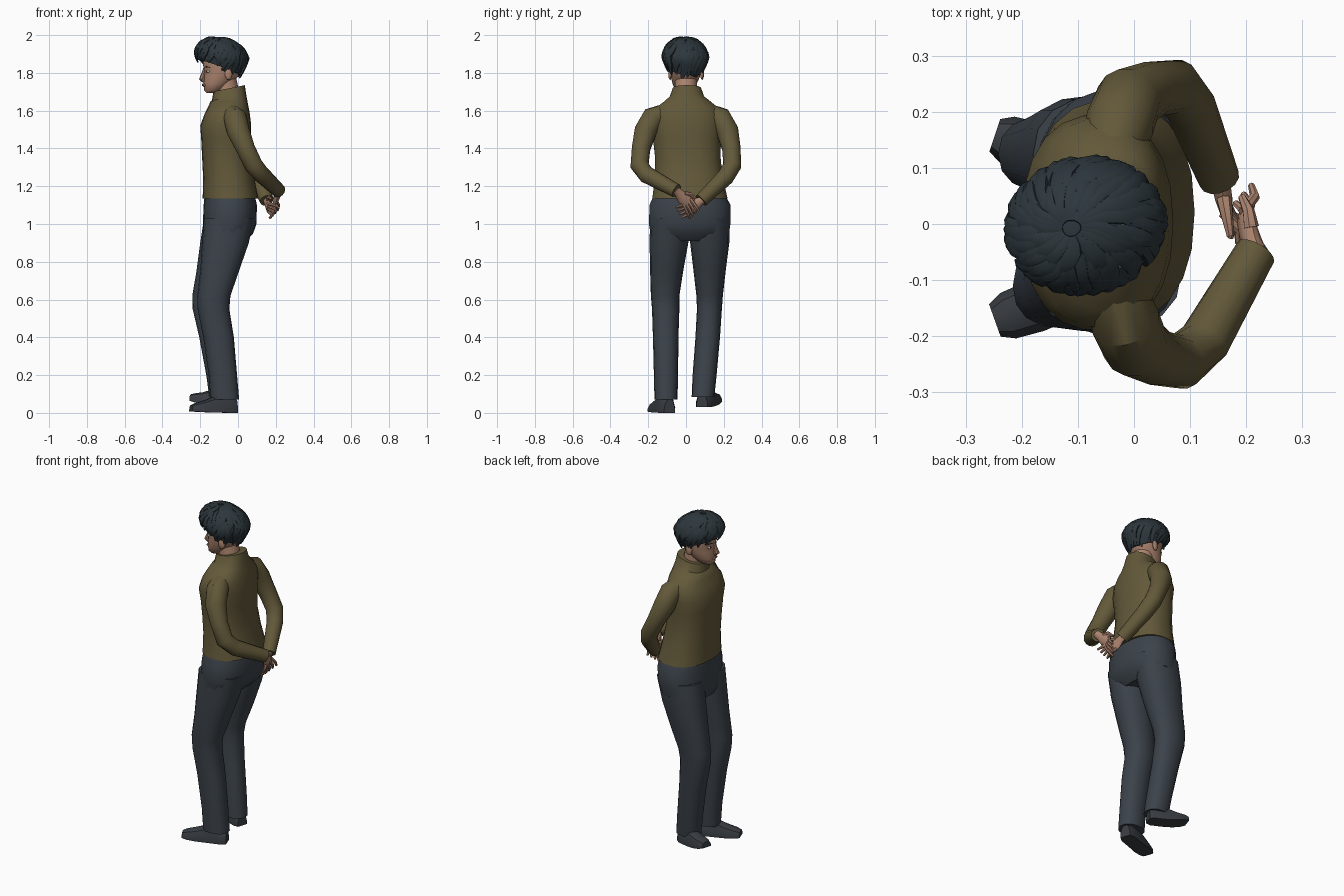
import bpy, bmesh, math, random
from mathutils import Vector, Matrix

random.seed(4)
cube = bpy.data.objects.get("Cube")
if cube:
    bpy.data.objects.remove(cube, do_unlink=True)


def material(name, r, g, b):
    m = bpy.data.materials.new(name)
    m.use_nodes = True
    m.diffuse_color = (r, g, b, 1)
    node = m.node_tree.nodes["Principled BSDF"]
    node.inputs["Base Color"].default_value = (r, g, b, 1)
    node.inputs["Roughness"].default_value = .8
    return m


olive = material("olive wool", .125, .1, .042)
slate = material("slate cloth", .044, .055, .068)
leather = material("dark leather", .04, .046, .054)
skin = material("warm skin", .42, .235, .16)
lip = material("lip", .3, .11, .09)
black = material("blue black hair", .026, .038, .046)
white = material("eye white", .6, .57, .53)
iris = material("dark iris", .02, .013, .01)


def finish(name, bm, mat, angle=40):
    bmesh.ops.recalc_face_normals(bm, faces=bm.faces)
    me = bpy.data.meshes.new(name)
    bm.to_mesh(me)
    bm.free()
    me.materials.append(mat)
    for p in me.polygons:
        p.use_smooth = True
    me.set_sharp_from_angle(angle=math.radians(angle))
    ob = bpy.data.objects.new(name, me)
    bpy.context.collection.objects.link(ob)
    return ob


def skin_rings(bm, rings, close=True):
    """Bridge successive closed rings of points, then cap both ends."""
    loops = [[bm.verts.new(p) for p in ring] for ring in rings]
    n = len(loops[0])
    for a, b in zip(loops, loops[1:]):
        for i in range(n):
            j = (i + 1) % n
            bm.faces.new((a[i], a[j], b[j], b[i]))
    if close:
        bm.faces.new(loops[0][::-1])
        bm.faces.new(loops[-1])


def loft(name, rings, mat, n=22, power=2.3, tilt_above=9):
    """Stack level rounded sections given as z, x min, x max, y min, y max."""
    def signed(v):
        return math.copysign(abs(v) ** (2 / power), v)
    out = []
    for z, x0, x1, y0, y1 in rings:
        ring = []
        for i in range(n):
            a = math.tau * i / n
            x = (x0 + x1) / 2 + (x1 - x0) / 2 * signed(math.cos(a))
            y = (y0 + y1) / 2 + (y1 - y0) / 2 * signed(math.sin(a))
            ring.append((x, y, z + (.2 * (x - x1) if z > tilt_above else 0)))
        out.append(ring)
    bm = bmesh.new()
    skin_rings(bm, out)
    return finish(name, bm, mat)


def tube(bm, pts, radii, ref=(0, 0, 1), n=8):
    """Sweep an ellipse along points; the first radius lies along ref."""
    pts = [Vector(p) for p in pts]
    rings = []
    for i, p in enumerate(pts):
        t = (pts[min(i + 1, len(pts) - 1)] - pts[max(i - 1, 0)]).normalized()
        u = Vector(ref)
        u = (u - t * u.dot(t)).normalized()
        v = t.cross(u)
        r = radii[i]
        a, b = r if isinstance(r, tuple) else (r, r)
        rings.append([p + u * a * math.cos(math.tau * k / n)
                      + v * b * math.sin(math.tau * k / n) for k in range(n)])
    skin_rings(bm, rings)


def tube_object(name, pts, radii, mat, ref=(0, 0, 1), n=8):
    bm = bmesh.new()
    tube(bm, pts, radii, ref, n)
    return finish(name, bm, mat)


# Sweater body with stand collar
loft("sweater_body", [
    (1.135, -.187, .108, -.18, .222), (1.25, -.185, .085, -.166, .195),
    (1.35, -.19, .068, -.165, .185), (1.45, -.195, .07, -.176, .186),
    (1.52, -.2, .07, -.19, .195), (1.58, -.178, .063, -.185, .19),
    (1.62, -.158, .056, -.155, .165), (1.65, -.145, .05, -.115, .13),
    (1.69, -.138, .043, -.087, .097), (1.735, -.13, .036, -.07, .08)],
    olive, tilt_above=1.68)

# Sleeves, bent behind the back
sleeve_radii = [.05, .062, .06, .05, .049, .046, .037]
left_sleeve = [(-.04, -.1, 1.59), (-.015, -.175, 1.56), (.002, -.215, 1.49), (.04, -.238, 1.4),
               (.083, -.246, 1.31), (.125, -.21, 1.262), (.217, -.05, 1.175)]
right_sleeve = [(-.045, .11, 1.59), (-.025, .18, 1.56), (-.01, .22, 1.49), (.03, .24, 1.4),
                (.073, .245, 1.31), (.1, .21, 1.25), (.152, .08, 1.125)]
for side, path in (("left", left_sleeve), ("right", right_sleeve)):
    tube_object(side + "_sleeve", path, sleeve_radii, olive, (1, 0, .3), 14)


# Hands: palm, four fingers and a thumb
def hand(name, wrist, knuckle, tip, across, back):
    wrist, knuckle, tip = Vector(wrist), Vector(knuckle), Vector(tip)
    across, back = Vector(across).normalized(), Vector(back)
    bm = bmesh.new()
    tube(bm, [wrist - (knuckle - wrist) * .3, wrist, wrist.lerp(knuckle, .5), knuckle],
         [.023, (.023, .018), (.034, .016), (.032, .011)], across, 10)
    for i in range(4):
        base = knuckle + across * (i - 1.5) * .017
        end = tip + across * (i - 1.5) * .021 + back * (.012 * i)
        tube(bm, [base - (end - base) * .2, base.lerp(end, .5) + back * .012, end],
             [.01, .009, .006], across, 7)
    root = wrist.lerp(knuckle, .35) + across * .022
    tube(bm, [root, root + across * .025 + (tip - knuckle) * .3,
              root + across * .035 + (tip - knuckle) * .8], [.014, .011, .007], back, 7)
    finish(name, bm, skin)


hand("left_hand", (.213, -.04, 1.165), (.195, .01, 1.11), (.17, .045, 1.05),
     (.1, .75, .65), (1, 0, 0))
hand("right_hand", (.154, .075, 1.12), (.165, .02, 1.085), (.175, -.04, 1.06),
     (.1, -.5, .85), (1, 0, 0))

# Trousers
loft("trouser_seat", [
    (1.17, -.175, .085, -.165, .2), (1.1, -.182, .1, -.195, .238),
    (1, -.186, .098, -.198, .237), (.95, -.186, .08, -.19, .23),
    (.91, -.17, .04, -.13, .17)], slate)
loft("left_trouser_leg", [
    (1.03, -.18, .085, -.19, .02), (.9, -.19, .057, -.193, .012),
    (.75, -.2, .005, -.19, -.015), (.62, -.216, -.04, -.186, -.035),
    (.55, -.214, -.046, -.18, -.035), (.4, -.184, -.022, -.175, -.04),
    (.2, -.155, -.005, -.17, -.042), (.07, -.146, .006, -.167, -.045)], slate, 16)
loft("right_trouser_leg", [
    (1.03, -.18, .085, .015, .23), (.9, -.2, .05, .022, .229),
    (.75, -.22, 0, .04, .21), (.62, -.242, -.05, .055, .195),
    (.55, -.24, -.062, .058, .19), (.4, -.205, -.05, .05, .18),
    (.2, -.168, -.025, .035, .162), (.085, -.152, -.012, .03, .15)], slate, 16)


# Shoes: stations run from heel to toe
def shoe(name, heel, toe, lift):
    heel, toe = Vector(heel), Vector(toe)
    along = (toe - heel).normalized()
    across = Vector((-along.y, along.x, 0))
    rings = []
    for t, half, top in ((0, .03, .07), (.12, .042, .09), (.45, .043, .088),
                         (.7, .046, .062), (.9, .042, .045), (1, .03, .033)):
        c = heel.lerp(toe, t) + Vector((0, 0, lift * t * t))
        profile = ((-1, 0), (1, 0), (1.02, .3), (.7, .85), (.3, 1), (-.3, 1), (-.7, .85), (-1.02, .3))
        rings.append([c + across * half * s + Vector((0, 0, top * h)) for s, h in profile])
    bm = bmesh.new()
    skin_rings(bm, rings)
    finish(name, bm, leather, 35)


shoe("left_shoe", (-.01, -.087, 0), (-.248, -.172, 0), .008)
shoe("right_shoe", (-.03, .085, .03), (-.248, .158, .03), .035)

# Neck and head
tube_object("neck", [(-.045, 0, 1.62), (-.055, 0, 1.7), (-.07, 0, 1.78)],
            [.062, .06, .058], skin, (1, 0, 0), 14)
head_parts = [loft("head", [(z, x0, x1, -w, w) for z, x0, x1, w in (
    (1.694, -.168, -.12, .022), (1.708, -.181, -.08, .044), (1.74, -.184, -.04, .063),
    (1.78, -.181, 0, .077), (1.81, -.179, .015, .083), (1.84, -.186, .025, .087),
    (1.88, -.187, .03, .088), (1.92, -.172, .025, .08), (1.96, -.13, -.01, .045))],
    skin, 24, 2)]

# Face features
head_parts.append(tube_object("nose", [(-.178, 0, 1.828), (-.186, 0, 1.795), (-.194, 0, 1.768), (-.18, 0, 1.757)],
                              [.007, .01, .015, .012], skin, (0, 1, 0)))
head_parts.append(tube_object("lips", [(-.174, -.026, 1.734), (-.183, -.012, 1.736),
                                       (-.183, .012, 1.736), (-.174, .026, 1.734)],
                              [.002, .008, .008, .002], lip))


def ball(name, centre, scale, mat):
    bm = bmesh.new()
    bmesh.ops.create_uvsphere(bm, u_segments=12, v_segments=8, radius=1,
                              matrix=Matrix.Translation(centre) @ Matrix.Diagonal((*scale, 1)))
    head_parts.append(finish(name, bm, mat))


for side, s in (("left", -1), ("right", 1)):
    ball(side + "_eye", (-.164, s * .035, 1.808), (.01, .015, .008), white)
    ball(side + "_iris", (-.17, s * .035, 1.808), (.006, .007, .007), iris)
    ball(side + "_ear", (-.065, s * .086, 1.795), (.02, .01, .032), skin)
    head_parts.append(tube_object(side + "_brow", [
        (-.179, s * .015, 1.828), (-.173, s * .036, 1.834), (-.156, s * .056, 1.827)],
        [.003, .005, .002], black))


# Hair: a shell that hangs lowest at the nape, covered with swept locks
def hair_point(a, f, scale=1.0):
    back = (1 - math.cos(a)) / 2
    phi = f * (1.6 + .8 * back ** .8)
    out = math.sin(min(phi, 1.6)) * (1 - .3 * max(0, phi - 1.6)) * scale
    z = math.cos(phi) if phi < 1.57 else 1.57 - phi
    shift = -.03 * max(0, math.cos(phi))
    return Vector((-.085 + shift - .135 * out * math.cos(a), .115 * out * math.sin(a),
                   1.878 + .108 * z * (scale if z > 0 else 1)))


bm = bmesh.new()
turns = [math.tau * i / 32 for i in range(32)]
shell = [[hair_point(a, f / 8, .97) for a in turns] for f in range(1, 9)]
shell.append([hair_point(a, 1, .65) for a in turns])
skin_rings(bm, shell)
head_parts.append(finish("hair_shell", bm, black))

bm = bmesh.new()
for layer, count, start, stop in ((0, 40, .45, 1.04), (1, 34, .2, .8), (2, 22, .06, .5)):
    for i in range(count):
        a0 = math.tau * (i + random.uniform(-.3, .3)) / count
        end = stop + random.uniform(-.08, .05)
        swirl = random.uniform(.2, .55)
        pts, radii = [], []
        for k in range(7):
            t = k / 6
            f = start + (end - start) * t
            wave = swirl * t + .06 * math.sin(6 * t + i)
            pts.append(hair_point(a0 + wave, f, 1 + .02 * math.sin(math.pi * t)))
            w = .004 + .011 * math.sin(math.pi * min(1, .12 + t * .85))
            radii.append((w * .65, w))
        middle = pts[3] - Vector((-.085, 0, 1.87))
        tube(bm, pts, radii, middle, 6)
head_parts.append(finish("hair_locks", bm, black, 50))

# Turn the head slightly to its left
pivot = Matrix.Translation((-.07, 0, 0))
turn = pivot @ Matrix.Rotation(math.radians(10), 4, "Z") @ pivot.inverted()
for ob in head_parts:
    ob.data.transform(turn)
